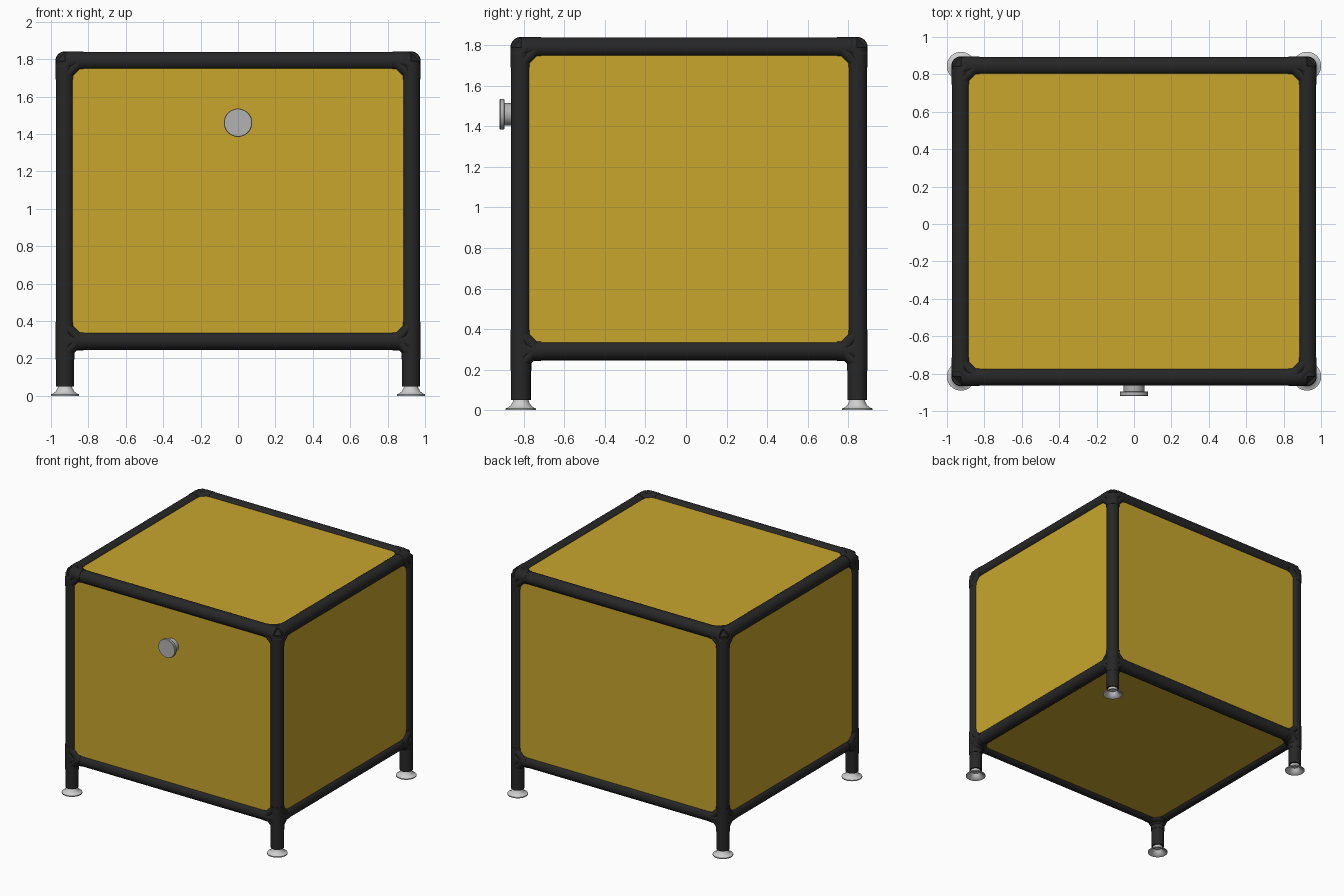
import bpy, bmesh, math
from mathutils import Vector, Matrix

old = bpy.data.objects.get("Cube")
if old:
    bpy.data.objects.remove(old, do_unlink=True)

# Main dimensions: tube centre lines of the frame
X, YF, YB = 0.925, -0.815, 0.845
ZB, ZT = 0.295, 1.79
R, SLEEVE_R, SLEEVE = 0.049, 0.0515, 0.10
YM, ZM = (YF + YB) / 2, (ZB + ZT) / 2
UP = Vector((0, 0, 1))


def material(name, rgb, rough, metal=0.0):
    m = bpy.data.materials.new(name)
    m.use_nodes = True
    m.diffuse_color = (*rgb, 1)
    node = m.node_tree.nodes["Principled BSDF"]
    node.inputs["Base Color"].default_value = (*rgb, 1)
    node.inputs["Roughness"].default_value = rough
    node.inputs["Metallic"].default_value = metal
    return m


yellow = material("yellow panel", (0.58, 0.38, 0.026), 0.6)
black = material("black frame", (0.02, 0.02, 0.02), 0.5)
light_grey = material("light grey foot", (0.62, 0.62, 0.62), 0.4)
grey = material("grey knob", (0.45, 0.45, 0.45), 0.4)


def finish(bm, name, mat, smooth=True):
    bmesh.ops.recalc_face_normals(bm, faces=bm.faces)
    mesh = bpy.data.meshes.new(name)
    bm.to_mesh(mesh)
    bm.free()
    mesh.materials.append(mat)
    ob = bpy.data.objects.new(name, mesh)
    bpy.context.collection.objects.link(ob)
    if smooth:
        bpy.ops.object.select_all(action="DESELECT")
        ob.select_set(True)
        bpy.context.view_layer.objects.active = ob
        bpy.ops.object.shade_smooth_by_angle(angle=math.radians(35))
    return ob


def add_tube(bm, a, b, radius, sides=24):
    a, b = Vector(a), Vector(b)
    turn = UP.rotation_difference(b - a).to_matrix().to_4x4()
    bmesh.ops.create_cone(bm, cap_ends=True, segments=sides, radius1=radius,
                          radius2=radius, depth=(b - a).length,
                          matrix=Matrix.Translation((a + b) / 2) @ turn)


def tube(name, a, b, radius, mat=black):
    bm = bmesh.new()
    add_tube(bm, a, b, radius)
    return finish(bm, name, mat)


def add_hull(bm, centre, arms, dist, radius):
    """Solid joint wrapped round one ring on each arm."""
    verts = []
    for arm in arms:
        place = Matrix.Translation(centre + arm * dist)
        turn = UP.rotation_difference(arm).to_matrix().to_4x4()
        verts += bmesh.ops.create_circle(bm, segments=24, radius=radius,
                                         matrix=place @ turn)["verts"]
    out = bmesh.ops.convex_hull(bm, input=verts)
    loose = [v for v in out["geom_interior"] if isinstance(v, bmesh.types.BMVert)]
    bmesh.ops.delete(bm, geom=loose, context="VERTS")


def lathe(name, profile, place, mat):
    bm = bmesh.new()
    verts = [bm.verts.new((r, 0, z)) for r, z in profile]
    edges = [bm.edges.new(pair) for pair in zip(verts, verts[1:])]
    bmesh.ops.spin(bm, geom=verts + edges, axis=UP, cent=(0, 0, 0),
                   angle=math.tau, steps=32)
    bmesh.ops.remove_doubles(bm, verts=bm.verts, dist=0.0001)
    bm.transform(place)
    return finish(bm, name, mat)


def panel(name, centre, size):
    bm = bmesh.new()
    bmesh.ops.create_cube(bm, size=1, matrix=Matrix.Translation(centre)
                          @ Matrix.Diagonal((*size, 1)))
    finish(bm, name, yellow, smooth=False)


# Horizontal rails
for level, z in (("bottom", ZB), ("top", ZT)):
    tube(level + "_front_rail", (-X, YF, z), (X, YF, z), R)
    tube(level + "_back_rail", (-X, YB, z), (X, YB, z), R)
    tube(level + "_left_rail", (X, YF, z), (X, YB, z), R)
    tube(level + "_right_rail", (-X, YF, z), (-X, YB, z), R)

# Posts, corner connectors, legs and feet
foot_profile = [(0, 0.056), (0.036, 0.056), (0.04, 0.04), (0.05, 0.023),
                (0.064, 0.012), (0.076, 0.008), (0.076, 0.0), (0.068, 0.002),
                (0.05, 0.012), (0.036, 0.028), (0.03, 0.04), (0, 0.04)]
for side, sx in (("left", 1), ("right", -1)):
    for end, y, sy in (("front", YF, -1), ("back", YB, 1)):
        name = end + "_" + side
        x = sx * X
        tube(name + "_post", (x, y, ZB), (x, y, ZT), R)
        tube(name + "_leg", (x, y, 0.05), (x, y, ZB), R)
        lathe(name + "_foot", foot_profile, Matrix.Translation((x, y, 0)), light_grey)
        across = [Vector((-sx, 0, 0)), Vector((0, -sy, 0))]
        for level, z, ups in (("bottom", ZB, [UP, -UP]), ("top", ZT, [-UP])):
            c = Vector((x, y, z))
            bm = bmesh.new()
            for arm in across + ups:
                add_tube(bm, c + arm * 0.03, c + arm * SLEEVE, SLEEVE_R)
            add_hull(bm, c, across + ups, 0.03, SLEEVE_R)
            for up in ups:
                reach = 0.08 if (up.z > 0) == (level == "bottom") else 0.065
                add_hull(bm, c, across + [up], reach, SLEEVE_R - 0.001)
            finish(bm, name + "_" + level + "_connector", black)

# Panels set slightly outside the tube centre lines
T, OUT = 0.02, 0.018
W, D, H = 2 * X, YB - YF, ZT - ZB
panel("front_panel", (0, YF - OUT, ZM), (W, T, H))
panel("back_panel", (0, YB + OUT, ZM), (W, T, H))
panel("left_panel", (X + OUT, YM, ZM), (T, D, H))
panel("right_panel", (-X - OUT, YM, ZM), (T, D, H))
panel("top_panel", (0, YM, ZT + OUT), (W, D, T))
panel("bottom_panel", (0, YM, ZB - OUT), (W, D, T))

# Door knob
knob_profile = [(0, 0), (0.055, 0), (0.055, 0.054), (0.072, 0.054), (0.076, 0.058),
                (0.076, 0.075), (0.073, 0.079), (0, 0.079)]
lathe("door_knob", knob_profile, Matrix.Translation((0, YF - 0.026, 1.46))
      @ Matrix.Rotation(math.pi / 2, 4, "X"), grey)
